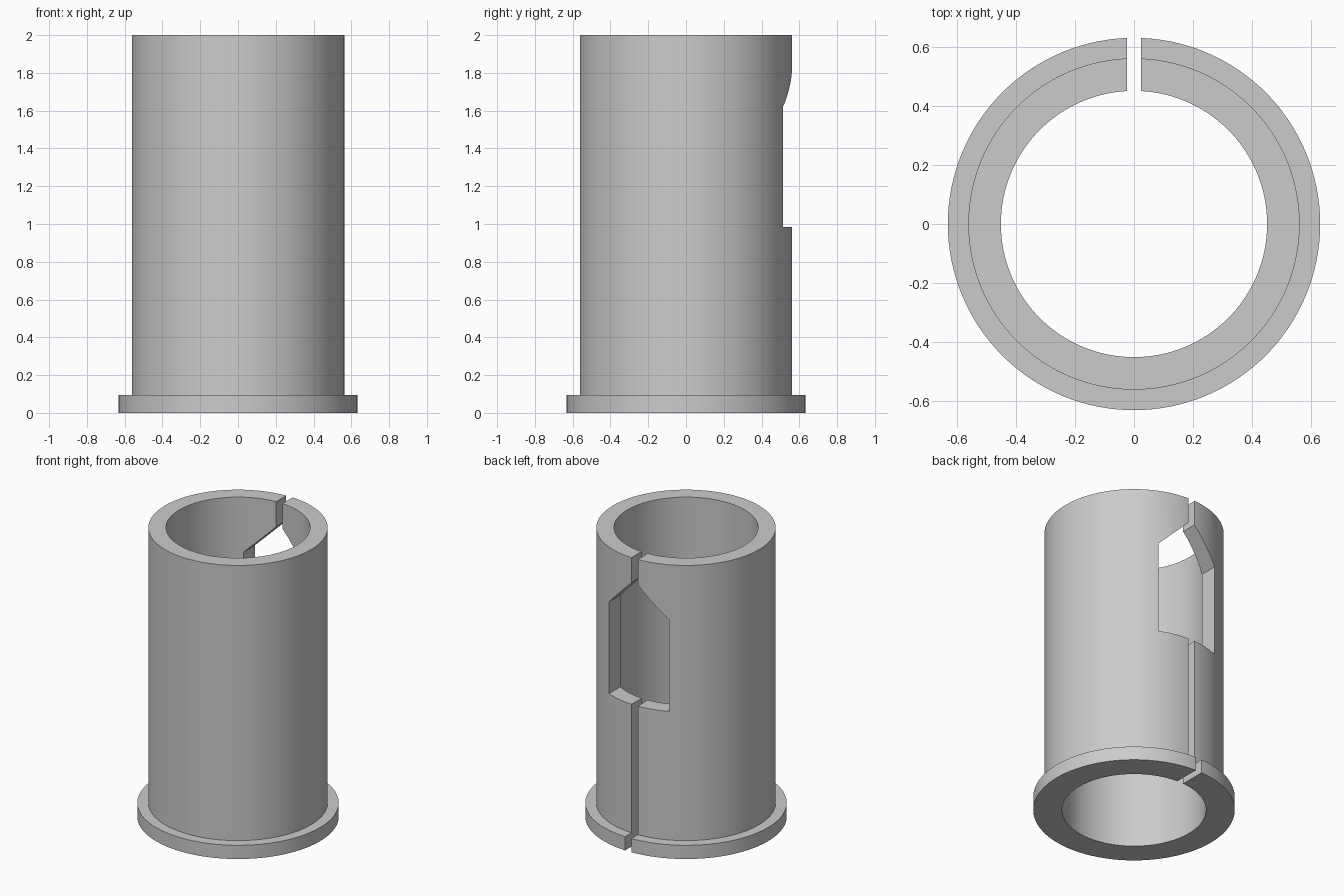
import bpy
import bmesh
import math

if "Cube" in bpy.data.objects:
    bpy.data.objects.remove(bpy.data.objects["Cube"])

SEGMENTS = 128
BORE, BARREL, FLANGE = 0.452, 0.5625, 0.632
HEIGHT, FLANGE_HEIGHT = 2.0, 0.095
SLOT, WINDOW = 0.024, 0.23            # half widths
WINDOW_BASE, WINDOW_SHOULDER, WINDOW_TOP = 0.985, 1.62, 1.826

grey = bpy.data.materials.new("plain grey")
grey.use_nodes = True
colour = (0.6, 0.6, 0.6, 1)
grey.diffuse_color = colour
grey.node_tree.nodes["Principled BSDF"].inputs["Base Color"].default_value = colour


def add_object(name, bm):
    bmesh.ops.recalc_face_normals(bm, faces=bm.faces)
    mesh = bpy.data.meshes.new(name)
    bm.to_mesh(mesh)
    bm.free()
    mesh.materials.append(grey)
    obj = bpy.data.objects.new(name, mesh)
    bpy.context.collection.objects.link(obj)
    return obj


# Flanged sleeve: closed wall profile revolved around z
profile = [(BORE, 0), (FLANGE, 0), (FLANGE, FLANGE_HEIGHT),
           (BARREL, FLANGE_HEIGHT), (BARREL, HEIGHT), (BORE, HEIGHT)]
bm = bmesh.new()
verts = [bm.verts.new((r, 0, z)) for r, z in profile]
edges = [bm.edges.new((v, verts[i - 1])) for i, v in enumerate(verts)]
bmesh.ops.spin(bm, geom=verts + edges, cent=(0, 0, 0), axis=(0, 0, 1),
               angle=math.tau, steps=SEGMENTS, use_merge=True)
bmesh.ops.remove_doubles(bm, verts=bm.verts, dist=0.0001)
sleeve = add_object("flanged_sleeve", bm)

# Cutter: full height slit widening into a window with a sloped top
half = [(SLOT, -0.1), (SLOT, WINDOW_BASE), (WINDOW, WINDOW_BASE),
        (WINDOW, WINDOW_SHOULDER), (SLOT, WINDOW_TOP), (SLOT, HEIGHT + 0.1)]
outline = half + [(-x, z) for x, z in reversed(half)]
bm = bmesh.new()
face = bm.faces.new([bm.verts.new((x, 0.1, z)) for x, z in outline])
swept = bmesh.ops.extrude_face_region(bm, geom=[face])["geom"]
bmesh.ops.translate(bm, vec=(0, 0.8, 0),
                    verts=[g for g in swept if isinstance(g, bmesh.types.BMVert)])
cutter = add_object("slit_cutter", bm)

cut = sleeve.modifiers.new("slit", 'BOOLEAN')
cut.operation = 'DIFFERENCE'
cut.solver = 'EXACT'
cut.object = cutter

# Apply the cut, then smooth the round walls
bpy.ops.object.select_all(action='DESELECT')
sleeve.select_set(True)
bpy.context.view_layer.objects.active = sleeve
bpy.ops.object.modifier_apply(modifier=cut.name)
bpy.data.objects.remove(cutter)
bpy.ops.object.shade_smooth_by_angle(angle=math.radians(30))
